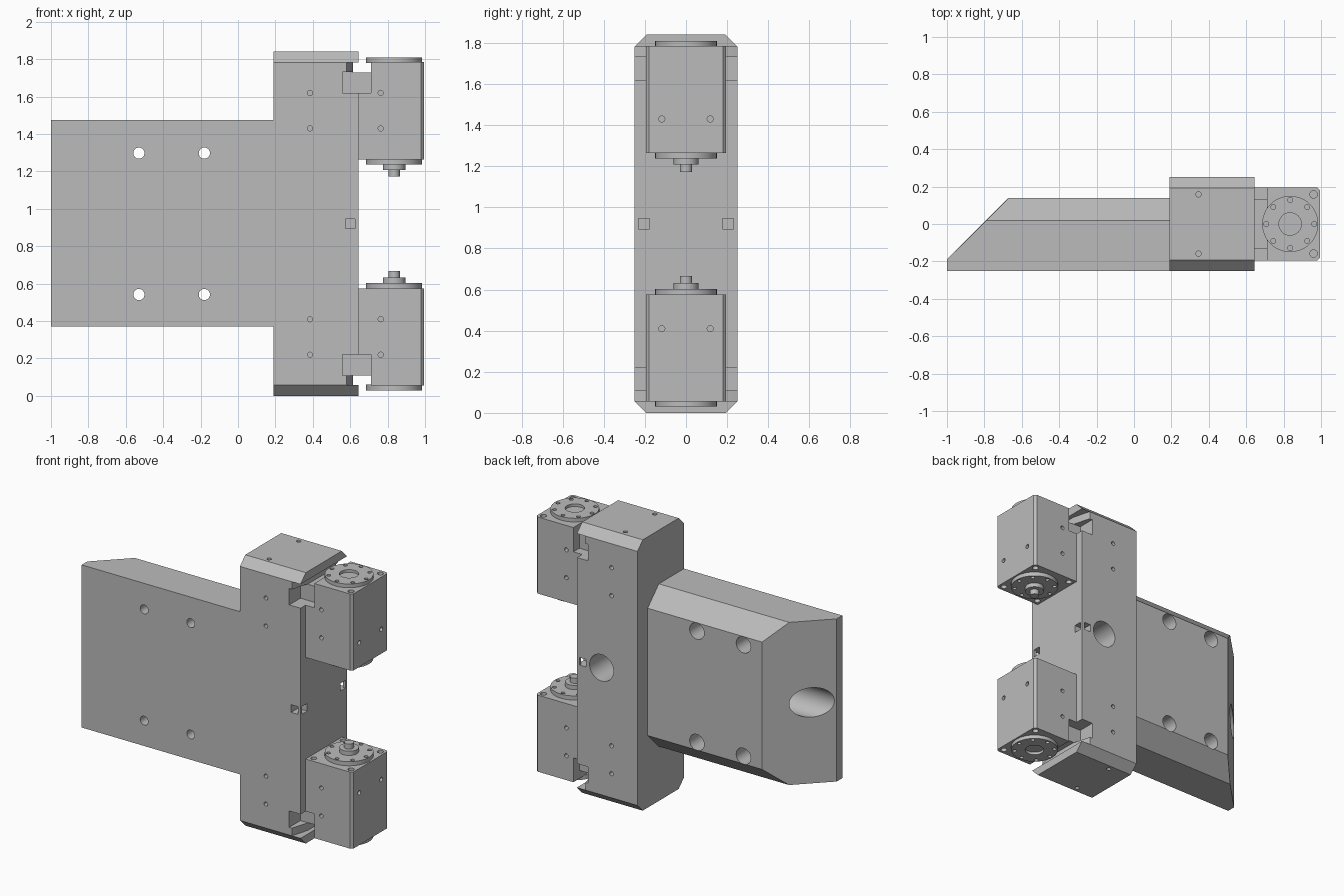
import bpy, bmesh, math
from mathutils import Vector

if "Cube" in bpy.data.objects:
    bpy.data.objects.remove(bpy.data.objects["Cube"], do_unlink=True)

grey = bpy.data.materials.new("machined grey")
grey.use_nodes = True
COLOUR = (0.5, 0.5, 0.5, 1)
grey.diffuse_color = COLOUR
grey.node_tree.nodes["Principled BSDF"].inputs["Base Color"].default_value = COLOUR

MID = 0.92      # height of the mirror plane
FACE = 0.645    # side of the column that carries the motors
W = 0.25        # half depth of the column


def prism(bm, axis, pts, lo, hi):
    """Extrude a 2D outline along an axis; pts are the other two coordinates in order."""
    def place(p, t):
        co = list(p)
        co.insert("xyz".index(axis), t)
        return bm.verts.new(co)
    a = [place(p, lo) for p in pts]
    b = [place(p, hi) for p in pts]
    faces = [bm.faces.new(a), bm.faces.new(b[::-1])]
    for i in range(len(pts)):
        j = (i + 1) % len(pts)
        faces.append(bm.faces.new((a[i], b[i], b[j], a[j])))
    bmesh.ops.recalc_face_normals(bm, faces=faces)


def box(bm, x0, x1, y0, y1, z0, z1):
    prism(bm, "z", [(x0, y0), (x1, y0), (x1, y1), (x0, y1)], z0, z1)


def cyl(bm, axis, u, v, r, lo, hi, n=16):
    ring = [(u + r * math.cos(2 * math.pi * i / n), v + r * math.sin(2 * math.pi * i / n))
            for i in range(n)]
    prism(bm, axis, ring, lo, hi)


def make(name, bm, cutter=None):
    """Turn a bmesh into an object, carve it with the cutter mesh and shade it."""
    mesh = bpy.data.meshes.new(name)
    bm.to_mesh(mesh)
    mesh.materials.append(grey)
    obj = bpy.data.objects.new(name, mesh)
    bpy.context.collection.objects.link(obj)
    bpy.ops.object.select_all(action="DESELECT")
    obj.select_set(True)
    bpy.context.view_layer.objects.active = obj
    if cutter:
        cut_mesh = bpy.data.meshes.new("cutter")
        cutter.to_mesh(cut_mesh)
        cut = bpy.data.objects.new("cutter", cut_mesh)
        cut.hide_render = True
        bpy.context.collection.objects.link(cut)
        mod = obj.modifiers.new("carve", "BOOLEAN")
        mod.operation, mod.solver, mod.object = "DIFFERENCE", "EXACT", cut
        mod.use_self = True
        bpy.ops.object.modifier_apply(modifier=mod.name)
        bpy.data.objects.remove(cut, do_unlink=True)
    bpy.ops.object.shade_smooth_by_angle()
    return obj


def cable_channel(bm):
    # bore along the arm that turns out through the back of the column
    cyl(bm, "x", -0.08, MID, 0.1, -1.2, 0.46, 40)
    cyl(bm, "y", 0.46, MID, 0.09, -0.1, 0.4, 40)


# Arm: back edges chamfered, far end sliced at 45 degrees
arm = bmesh.new()
lo, hi, c = 0.37, 1.475, 0.12
prism(arm, "x", [(-W, lo), (0.02, lo), (0.14, lo + c), (0.14, hi - c), (0.02, hi), (-W, hi)],
      -1, 0.19)
bmesh.ops.bisect_plane(arm, geom=arm.verts[:] + arm.edges[:] + arm.faces[:],
                       plane_co=Vector((-1, -0.19, 0)), plane_no=Vector((-1, 1, 0)),
                       clear_outer=True)
bmesh.ops.holes_fill(arm, edges=[e for e in arm.edges if e.is_boundary])
bmesh.ops.recalc_face_normals(arm, faces=arm.faces[:])
cuts = bmesh.new()
cable_channel(cuts)
for x in (-0.53, -0.18):
    for z in (MID - 0.378, MID + 0.378):
        cyl(cuts, "y", x, z, 0.03, -0.4, 0, 24)       # bolt hole
        cyl(cuts, "y", x, z, 0.055, -0.1, 0.4, 24)    # counterbore
make("arm", arm, cuts)

# Column: tall block with chamfered ends
column = bmesh.new()
top, ch = 2 * MID, 0.057
prism(column, "x", [(-W, ch), (-W + ch, 0), (W - ch, 0), (W, ch),
                    (W, top - ch), (W - ch, top), (-W + ch, top), (-W, top - ch)], 0.19, FACE)
cuts = bmesh.new()
cable_channel(cuts)
for s in (-1, 1):
    # cable tie loops at the middle of the long edges
    ys = sorted((s * 0.178, s * 0.232))
    box(cuts, 0.575, 0.7, *ys, MID - 0.026, MID + 0.026)
    ys = sorted((s * 0.178, s * 0.3))
    box(cuts, 0.575, 0.625, *ys, MID - 0.026, MID + 0.026)
    # slot under the end lip, with slanted inner walls
    zs = sorted((MID + s * 0.81, MID + s * 0.863))
    prism(cuts, "z", [(0.575, -0.27), (0.615, -0.13), (0.615, 0.13), (0.575, 0.27),
                      (0.7, 0.27), (0.7, -0.27)], *zs)
    # connector pockets and screw holes
    zs = sorted((MID + s * 0.70, MID + s * 0.811))
    for t in (-1, 1):
        ys = sorted((t * 0.13, t * 0.3))
        box(cuts, 0.56, 0.7, *ys, *zs)
        for d in (0.51, 0.70):
            cyl(cuts, "y", 0.385, MID + s * d, 0.014, *sorted((t * 0.19, t * 0.3)))
        cyl(cuts, "z", 0.345, t * 0.158, 0.014, *sorted((MID + s * 0.86, MID + s)))
make("column", column, cuts)


# Motors: one at each end, mirrored about the middle
def motor(side, s):
    cx, half, k = 0.835, 0.195, 0.016

    def span(a, b):
        return sorted((MID + s * a, MID + s * b))

    def bolt_ring(bm, a, b):
        for i in range(8):
            ang = i * math.pi / 4
            cyl(bm, "z", cx + 0.128 * math.cos(ang), 0.128 * math.sin(ang), 0.013, *span(a, b))

    body, cuts = bmesh.new(), bmesh.new()
    prism(body, "z", [(FACE, -half), (0.995 - k, -half), (0.995, -half + k),
                      (0.995, half - k), (0.995 - k, half), (FACE, half)], *span(0.345, 0.865))
    box(cuts, 0.6, 0.71, -0.3, 0.3, *span(0.81, 0.9))
    for t in (-1, 1):
        box(cuts, 0.6, 0.71, *sorted((t * 0.13, t * 0.3)), *span(0.70, 0.82))
        for d in (0.51, 0.70):
            cyl(cuts, "y", 0.763, MID + s * d, 0.014, *sorted((t * 0.16, t * 0.3)))
        cyl(cuts, "x", t * 0.118, MID + s * 0.51, 0.015, 0.96, 1.1)
        cyl(cuts, "z", 0.96, t * 0.158, 0.02, *span(0.84, 0.9))
        for x in (0.68, 0.96):
            cyl(cuts, "z", x, t * 0.158, 0.02, *span(0.3, 0.37))
    make(side + "_motor_body", body, cuts)

    # outer horn with a recessed centre
    horn, cuts = bmesh.new(), bmesh.new()
    cyl(horn, "z", cx, 0, 0.15, *span(0.86, 0.89), 48)
    cyl(cuts, "z", cx, 0, 0.06, *span(0.872, 0.92), 32)
    bolt_ring(cuts, 0.868, 0.92)
    make(side + "_outer_horn", horn, cuts)

    # inner horn, boss and shaft
    horn, cuts = bmesh.new(), bmesh.new()
    cyl(horn, "z", cx, 0, 0.15, *span(0.317, 0.35), 48)
    bolt_ring(cuts, 0.28, 0.335)
    make(side + "_inner_horn", horn, cuts)
    for name, r, a, b in (("boss", 0.06, 0.288, 0.32), ("shaft", 0.03, 0.253, 0.29)):
        part = bmesh.new()
        cyl(part, "z", cx, 0, r, *span(a, b), 32)
        make(side + "_" + name, part)


motor("upper", 1)
motor("lower", -1)
